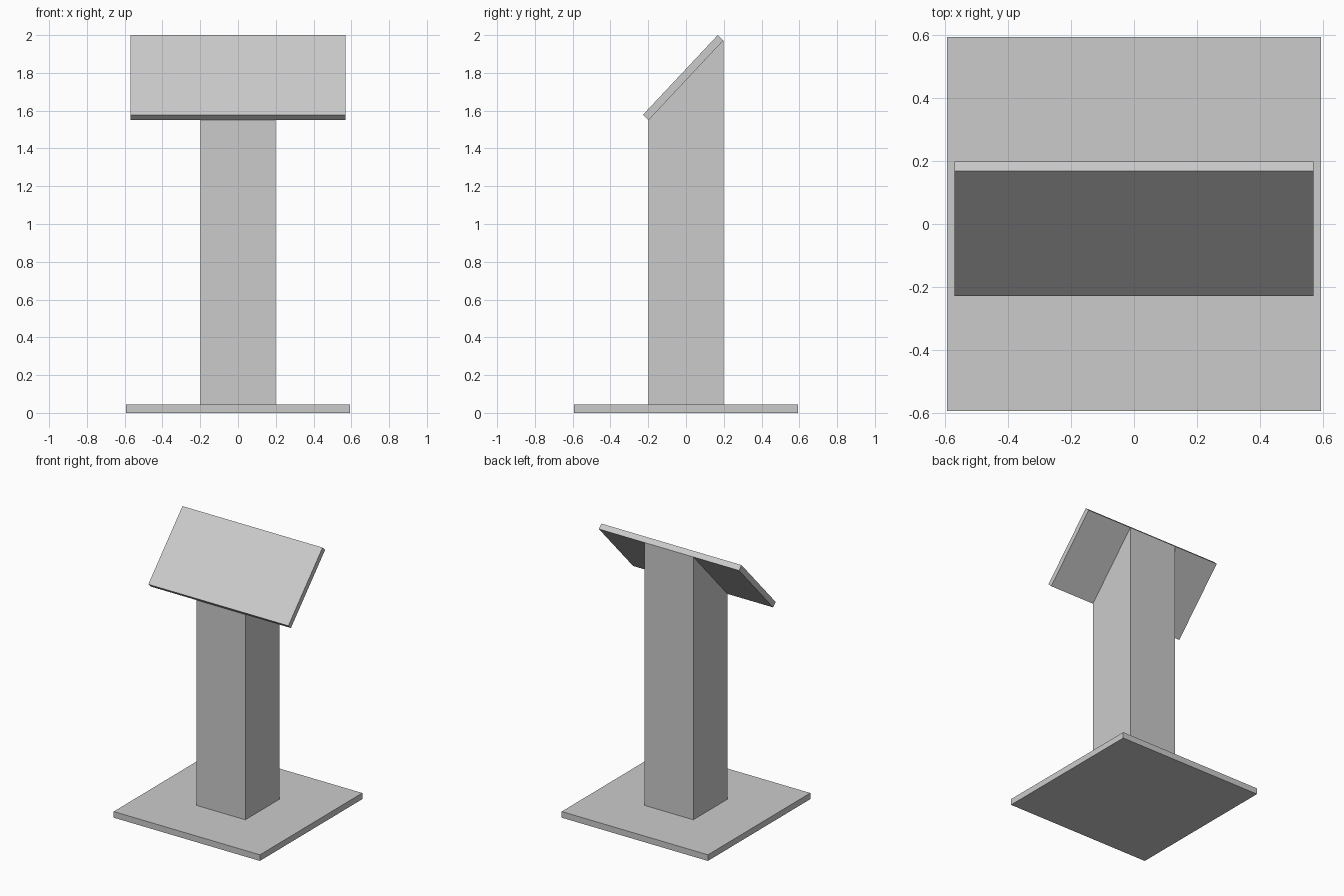
import bpy, bmesh

if "Cube" in bpy.data.objects:
    bpy.data.objects.remove(bpy.data.objects["Cube"])


def extrude_profile(name, profile, half_width):
    """Extrude a closed (y, z) profile along x, centred on x = 0."""
    bm = bmesh.new()
    face = bm.faces.new([bm.verts.new((-half_width, y, z)) for y, z in profile])
    result = bmesh.ops.extrude_face_region(bm, geom=[face])
    verts = [v for v in result["geom"] if isinstance(v, bmesh.types.BMVert)]
    bmesh.ops.translate(bm, verts=verts, vec=(2 * half_width, 0, 0))
    bmesh.ops.recalc_face_normals(bm, faces=bm.faces)
    mesh = bpy.data.meshes.new(name)
    bm.to_mesh(mesh)
    bm.free()
    obj = bpy.data.objects.new(name, mesh)
    bpy.context.collection.objects.link(obj)
    return obj


# Square floor plate
extrude_profile("base_plate",
                [(-0.593, 0), (0.593, 0), (0.593, 0.045), (-0.593, 0.045)], 0.593)

# Square column with a slanted top
extrude_profile("column",
                [(-0.198, 0.045), (0.198, 0.045), (0.198, 1.972), (-0.198, 1.55)], 0.198)

# Tilted reading panel resting on the slant
extrude_profile("reading_panel",
                [(-0.198, 1.55), (0.198, 1.972), (0.168, 2.0), (-0.228, 1.578)], 0.568)
